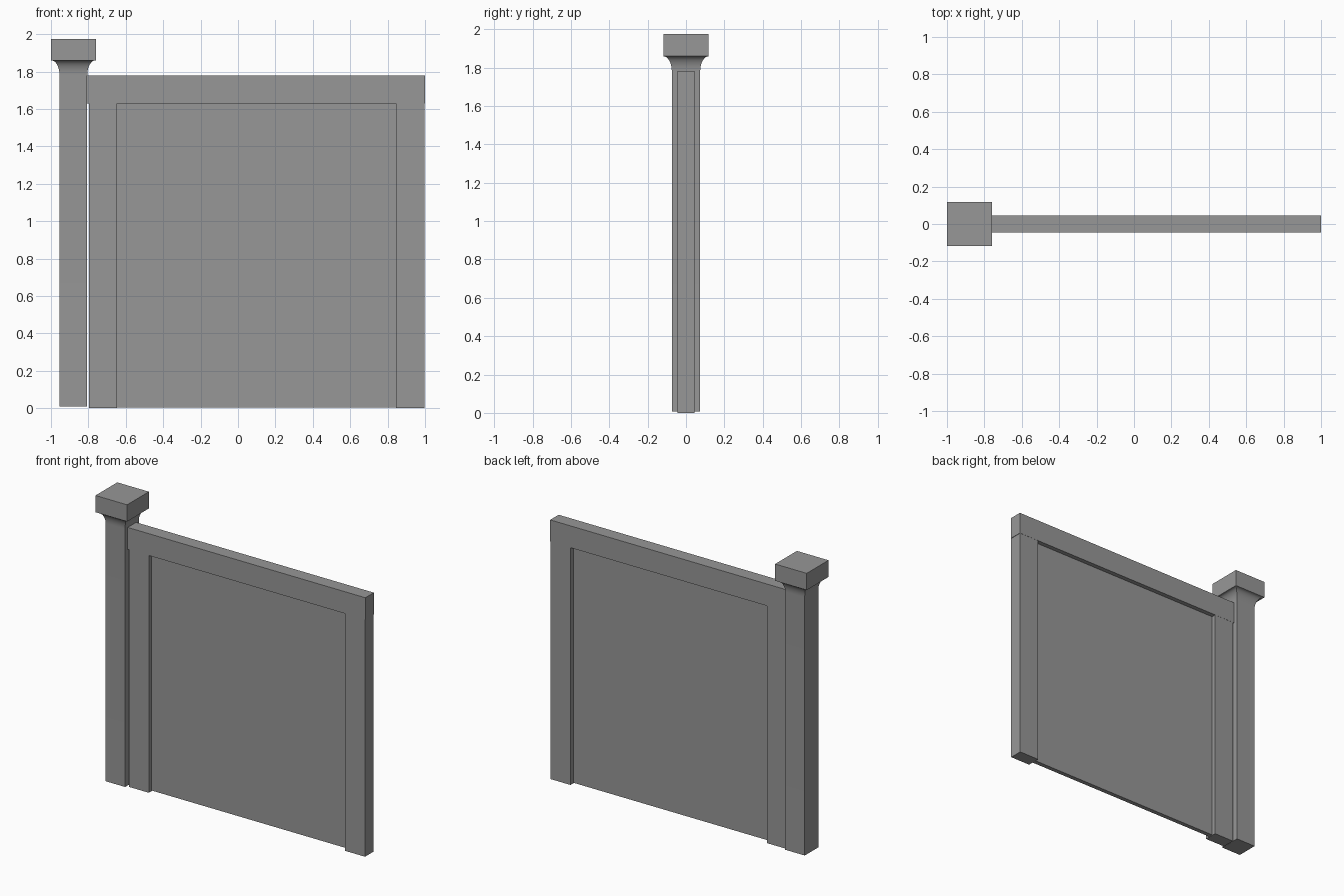
import bpy, bmesh, math

old = bpy.data.objects.get("Cube")
if old:
    bpy.data.objects.remove(old, do_unlink=True)

# One flat grey for everything
grey = bpy.data.materials.new("plain_grey")
grey.use_nodes = True
colour = (0.31, 0.31, 0.31, 1)
grey.diffuse_color = colour
grey.node_tree.nodes["Principled BSDF"].inputs["Base Color"].default_value = colour


def finish(name, bm):
    bmesh.ops.recalc_face_normals(bm, faces=bm.faces)
    mesh = bpy.data.meshes.new(name)
    bm.to_mesh(mesh)
    bm.free()
    mesh.materials.append(grey)
    obj = bpy.data.objects.new(name, mesh)
    bpy.context.collection.objects.link(obj)
    return obj


def box(name, x0, x1, half_y, z0, z1):
    bm = bmesh.new()
    bmesh.ops.create_cube(bm, size=1)
    for v in bm.verts:
        v.co.x = x1 if v.co.x > 0 else x0
        v.co.y = half_y if v.co.y > 0 else -half_y
        v.co.z = z1 if v.co.z > 0 else z0
    return finish(name, bm)


def square_loft(name, centre_x, profile):
    """Stack square rings given as (half width, height) and skin them."""
    bm = bmesh.new()
    rings = []
    for r, z in profile:
        rings.append([bm.verts.new((centre_x + sx * r, sy * r, z))
                      for sx, sy in ((-1, -1), (1, -1), (1, 1), (-1, 1))])
    for low, high in zip(rings, rings[1:]):
        for i in range(4):
            j = (i + 1) % 4
            bm.faces.new((low[i], low[j], high[j], high[i]))
    bm.faces.new(rings[0][::-1])
    bm.faces.new(rings[-1])
    return finish(name, bm)


# Post: square shaft that sweeps outward under the cap
POST_X, SHAFT, FLARE = -0.88, 0.074, 0.044
profile = [(SHAFT, 0.008)]
STEPS = 10
for i in range(STEPS + 1):
    t = math.pi / 2 * i / STEPS
    profile.append((SHAFT + FLARE * (1 - math.cos(t)), 1.78 + 0.08 * math.sin(t)))
post = square_loft("post", POST_X, profile)
bpy.ops.object.select_all(action="DESELECT")
post.select_set(True)
bpy.context.view_layer.objects.active = post
bpy.ops.object.shade_smooth_by_angle(angle=math.radians(30))

# Square block on top of the post
box("post_cap", POST_X - 0.12, POST_X + 0.12, 0.118, 1.86, 1.975)

# Frame around the recessed panel
box("top_rail", -0.807, 1.0, 0.046, 1.63, 1.78)
box("right_stile", -0.796, -0.646, 0.045, 0, 1.63)
box("left_stile", 0.846, 0.997, 0.045, 0, 1.63)
box("panel", -0.646, 0.846, 0.015, 0.004, 1.63)
